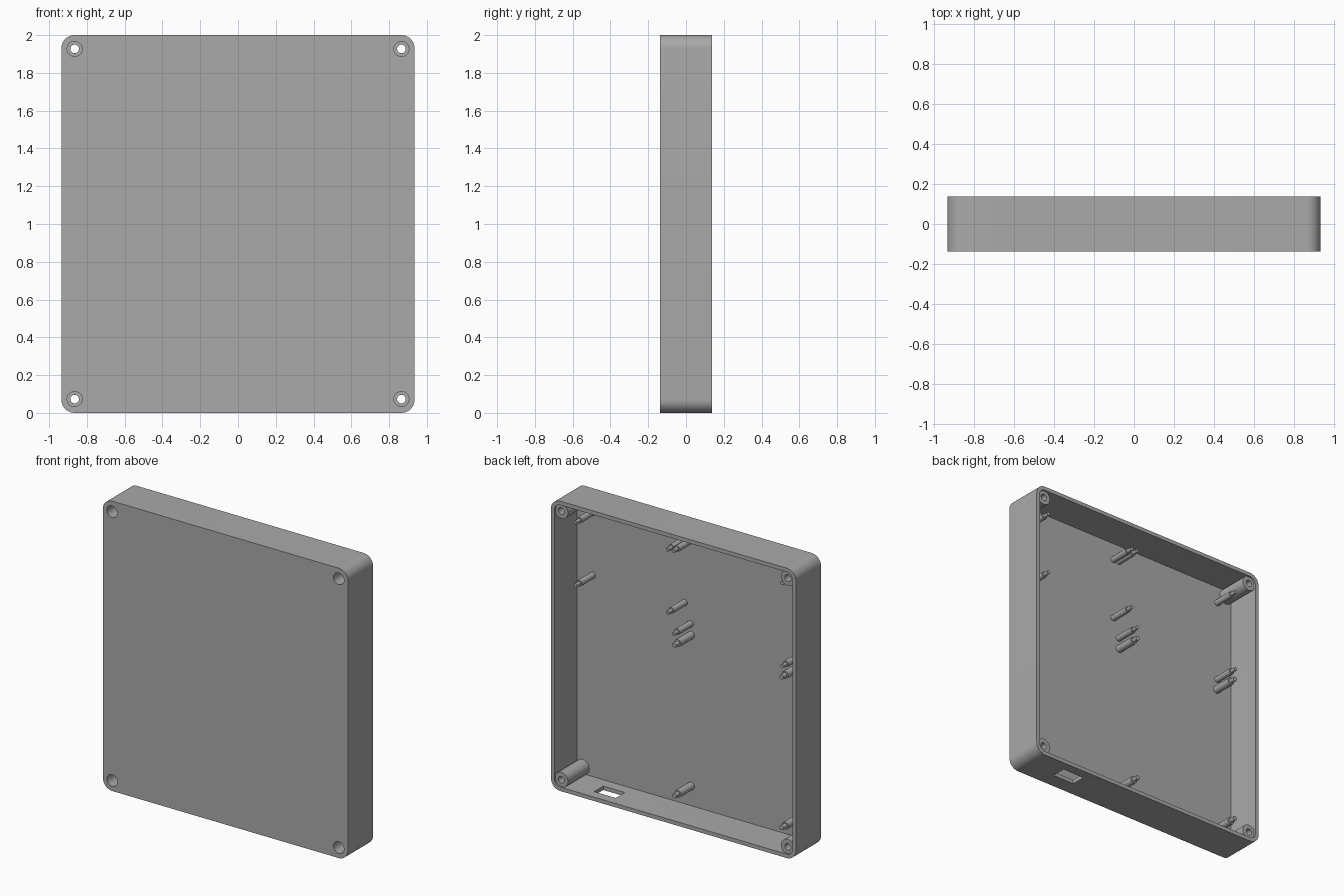
import bpy, bmesh, math
from mathutils import Matrix, Vector

cube = bpy.data.objects.get("Cube")
if cube:
    bpy.data.objects.remove(cube, do_unlink=True)

HALF_W, HEIGHT, HALF_D = 0.935, 2.0, 0.137
WALL, FLOOR, CORNER = 0.027, 0.03, 0.07
INNER_Y = -HALF_D + FLOOR          # inside face of the front panel

grey = bpy.data.materials.new("plain grey")
grey.use_nodes = True
grey.diffuse_color = (0.4, 0.4, 0.4, 1)
grey.node_tree.nodes["Principled BSDF"].inputs["Base Color"].default_value = (0.4, 0.4, 0.4, 1)


def finish(name, bm):
    """Turn a bmesh into a grey object, smooth except at sharp edges."""
    bmesh.ops.recalc_face_normals(bm, faces=bm.faces)
    mesh = bpy.data.meshes.new(name)
    bm.to_mesh(mesh)
    bm.free()
    mesh.materials.append(grey)
    obj = bpy.data.objects.new(name, mesh)
    bpy.context.collection.objects.link(obj)
    return obj


def smooth(obj):
    bpy.ops.object.select_all(action='DESELECT')
    obj.select_set(True)
    bpy.context.view_layer.objects.active = obj
    bpy.ops.object.shade_smooth_by_angle(angle=math.radians(30))


def rounded_slab(name, inset, y0, y1, steps=10):
    """Rounded rectangle facing the front, extruded from y0 to y1."""
    bm = bmesh.new()
    radius = CORNER - inset
    cx, cz = HALF_W - CORNER, HEIGHT / 2 - CORNER
    verts = []
    for q, (sx, sz) in enumerate([(1, 1), (-1, 1), (-1, -1), (1, -1)]):
        for i in range(steps + 1):
            a = (q + i / steps) * math.pi / 2
            verts.append(bm.verts.new((sx * cx + radius * math.cos(a), y0,
                                       HEIGHT / 2 + sz * cz + radius * math.sin(a))))
    face = bm.faces.new(verts)
    ext = bmesh.ops.extrude_face_region(bm, geom=[face])["geom"]
    bmesh.ops.translate(bm, vec=(0, y1 - y0, 0),
                        verts=[g for g in ext if isinstance(g, bmesh.types.BMVert)])
    return finish(name, bm)


def lathe(name, profile, x, z, closed, sides=32):
    """Spin (radius, y) points about an axis running front to back."""
    bm = bmesh.new()
    verts = [bm.verts.new((r, y, 0)) for r, y in profile]
    pairs = list(zip(verts, verts[1:]))
    if closed:
        pairs.append((verts[-1], verts[0]))
    edges = [bm.edges.new(p) for p in pairs]
    bmesh.ops.spin(bm, geom=verts + edges, axis=(0, 1, 0), cent=(0, 0, 0),
                   angle=2 * math.pi, steps=sides)
    bmesh.ops.remove_doubles(bm, verts=bm.verts, dist=1e-5)
    bmesh.ops.translate(bm, verts=bm.verts, vec=(x, 0, z))
    return finish(name, bm)


def cut(target, cutter):
    cutter.hide_render = True
    mod = target.modifiers.new("cut", 'BOOLEAN')
    mod.operation, mod.solver, mod.object = 'DIFFERENCE', 'EXACT', cutter
    bpy.context.view_layer.objects.active = target
    bpy.ops.object.modifier_apply(modifier=mod.name)
    bpy.data.objects.remove(cutter, do_unlink=True)


# Hollow case, open at the back
case = rounded_slab("case_shell", 0, -HALF_D, HALF_D)
cut(case, rounded_slab("cavity_cutter", WALL, INNER_Y, HALF_D + 0.1))

# Connector opening in the bottom wall
bm = bmesh.new()
bmesh.ops.create_cube(bm, size=1, matrix=Matrix.Translation((0.57, 0.02, 0))
                      @ Matrix.Diagonal((0.165, 0.1, 0.2, 1)))
cut(case, finish("port_cutter", bm))

# Corner screw bosses with countersunk bores
HEAD, BORE, BOSS = 0.04, 0.023, 0.052
BOSS_END, HEAD_END = 0.125, 0.0
for side, x in (("right", -0.865), ("left", 0.865)):
    for level, z in (("lower", CORNER + 0.003), ("upper", HEIGHT - CORNER - 0.003)):
        cut(case, lathe("screw_cutter", [(0, -0.3), (HEAD, -0.3), (HEAD, INNER_Y + 0.01),
                                         (0, INNER_Y + 0.01)], x, z, False))
        smooth(lathe(f"screw_boss_{level}_{side}",
                     [(HEAD, INNER_Y), (BOSS, INNER_Y), (BOSS, BOSS_END), (BORE, BOSS_END),
                      (BORE, HEAD_END), (HEAD, HEAD_END)], x, z, True))
smooth(case)

# Stepped standoff pins, four for each of three circuit boards
boards = {
    "small_board": ((0.085, 0.787), (1.417, 1.852), 0.021, 0.013),
    "middle_board": ((-0.79, 0.04), (1.282, 1.855), 0.021, 0.013),
    "large_board": ((-0.785, 0.035), (0.165, 1.205), 0.026, 0.016),
}
SHOULDER, TIP = 0.04, 0.08
for board, (xs, zs, radius, tip_radius) in boards.items():
    for side, x in zip(("right", "left"), xs):
        for level, z in zip(("lower", "upper"), zs):
            smooth(lathe(f"{board}_pin_{level}_{side}",
                         [(0, INNER_Y - 0.01), (radius, INNER_Y - 0.01), (radius, SHOULDER),
                          (tip_radius, SHOULDER), (tip_radius, TIP), (0, TIP)],
                         x, z, False, 20))
